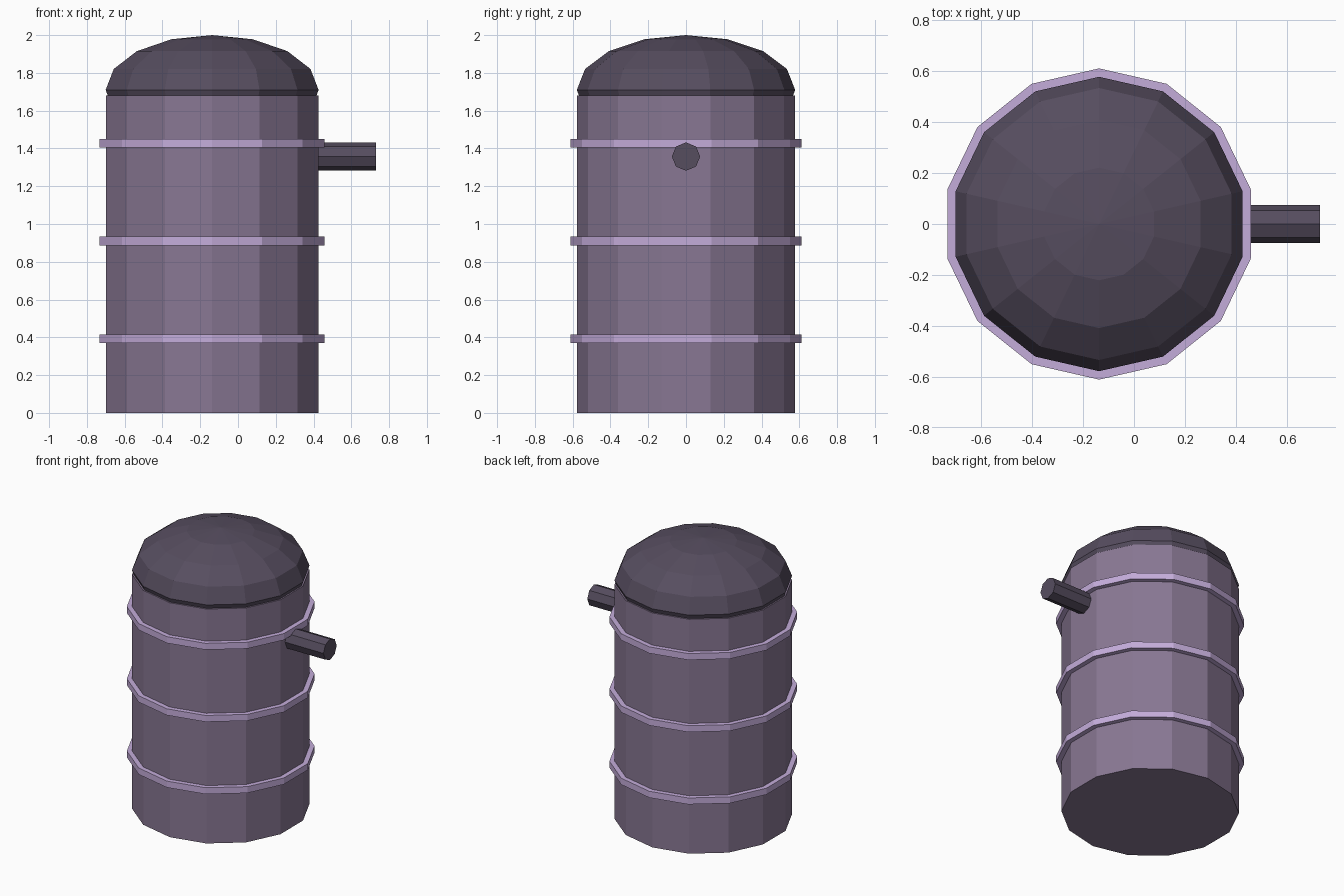
import bpy, bmesh
from math import sin, cos, pi, radians
from mathutils import Matrix

if "Cube" in bpy.data.objects:
    bpy.data.objects.remove(bpy.data.objects["Cube"], do_unlink=True)

CX = -0.137   # tank axis
SIDES = 14


def material(name, rgb):
    lin = [((c / 255 + 0.055) / 1.055) ** 2.4 for c in rgb] + [1]
    mat = bpy.data.materials.new(name)
    mat.use_nodes = True
    mat.diffuse_color = lin
    mat.node_tree.nodes["Principled BSDF"].inputs["Base Color"].default_value = lin
    return mat


def lathe(name, profile, sides, mat, matrix):
    """Spin a (radius, height) profile round z; close both ends."""
    bm = bmesh.new()
    rings = []
    for r, z in profile:
        n = sides if r > 0.0001 else 1
        rings.append([bm.verts.new((r * sin(2 * pi * i / sides),
                                    r * cos(2 * pi * i / sides), z)) for i in range(n)])
    for low, high in zip(rings, rings[1:]):
        for i in range(sides):
            j = (i + 1) % sides
            if len(high) == 1:
                bm.faces.new((low[i], low[j], high[0]))
            else:
                bm.faces.new((low[i], low[j], high[j], high[i]))
    for ring in (rings[0], rings[-1]):
        if len(ring) > 1:
            bm.faces.new(ring)
    bmesh.ops.recalc_face_normals(bm, faces=bm.faces)
    bm.transform(matrix)
    mesh = bpy.data.meshes.new(name)
    bm.to_mesh(mesh)
    bm.free()
    mesh.materials.append(mat)
    obj = bpy.data.objects.new(name, mesh)
    bpy.context.collection.objects.link(obj)
    return obj


body_mat = material("muted purple", (136, 119, 147))
hoop_mat = material("pale lilac", (196, 172, 218))
dark_mat = material("dark plum", (86, 77, 95))

axis = Matrix.Translation((CX, 0, 0))

# Tank body
lathe("tank_body", [(0.577, 0), (0.577, 1.68)], SIDES, body_mat, axis)

# Three raised hoops
for label, z in (("lower", 0.392), ("middle", 0.91), ("upper", 1.427)):
    lathe(label + "_hoop", [(0.611, z - 0.023), (0.611, z + 0.023)], SIDES, hoop_mat, axis)

# Domed lid with a slightly tucked-in rim
dome = [(0.565, 1.675)]
for step in range(5):
    a = radians(22.5 * step)
    dome.append((0.578 * cos(a), 1.71 + 0.29 * sin(a)))
lathe("domed_lid", dome, SIDES, dark_mat, axis)

# Outlet pipe on the left side
pipe_axis = Matrix.Translation((0, 0, 1.357)) @ Matrix.Rotation(pi / 2, 4, 'Y')
lathe("outlet_pipe", [(0.075, 0.3), (0.075, 0.73)], 8, dark_mat, pipe_axis)
